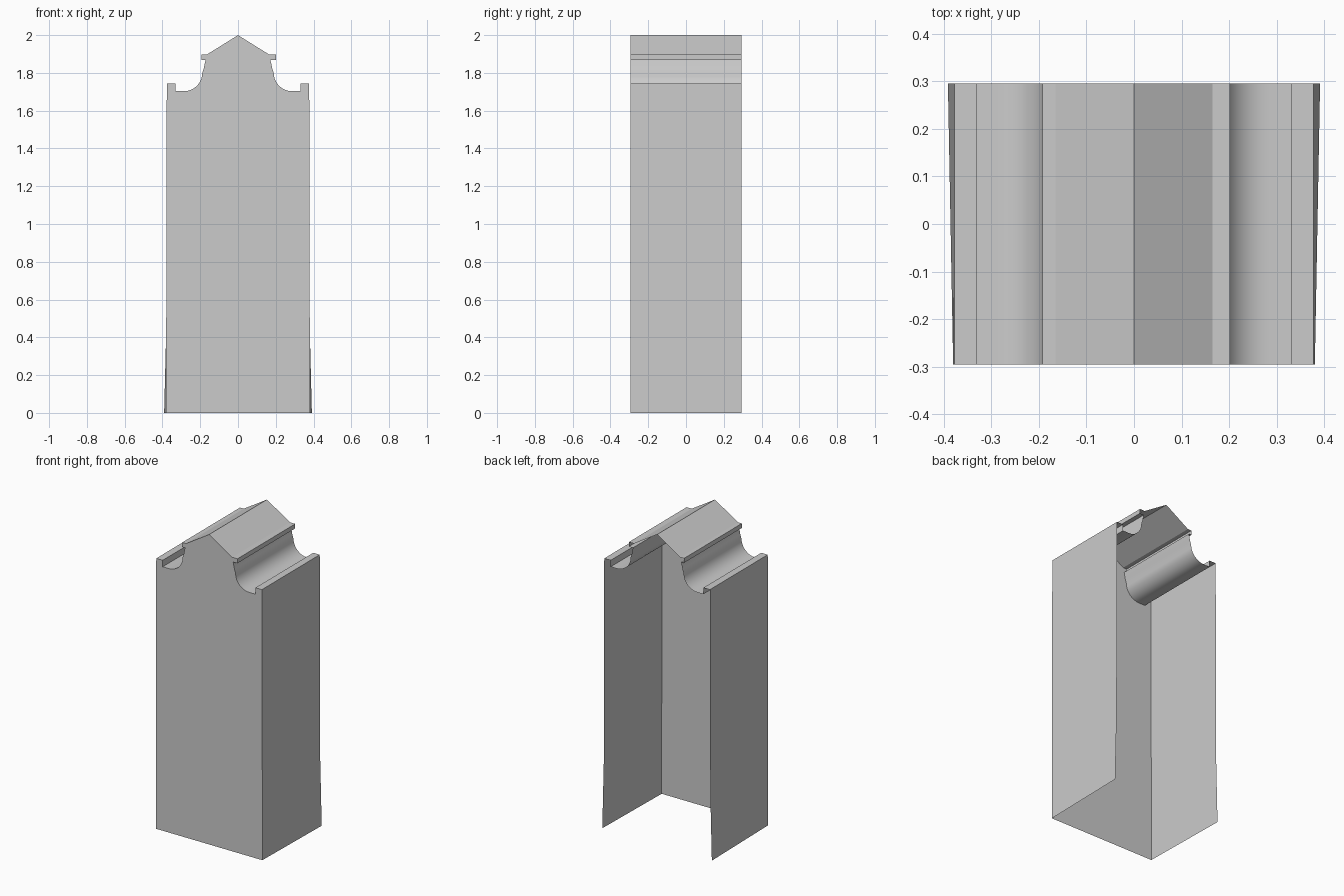
import bpy, bmesh, math

if "Cube" in bpy.data.objects:
    bpy.data.objects.remove(bpy.data.objects["Cube"])

DEPTH = 0.295      # half depth of the building
FLARE = 0.391      # half width of the splayed rear foot


def half_profile(eave):
    """Gable outline from below the ridge down to the ground, right side."""
    pts = [(0.165, 1.897), (eave, 1.897), (eave, 1.868)]
    # concave shoulder: short sloping neck, then a rounded scoop
    pts += [(0.172, 1.868), (0.181, 1.825)]
    cx, cz, rx, rz = 0.286, 1.80, 0.097, 0.097
    for i in range(9):
        a = math.radians(180 + 90 * i / 8)
        pts.append((cx + rx * math.cos(a), cz + rz * math.sin(a)))
    # parapet block and wall
    pts += [(0.331, 1.703), (0.331, 1.745), (0.377, 1.745),
            (0.38, 0.44), (0.38, 0.0)]
    return pts


right = half_profile(0.202)
left = [(-x, z) for x, z in half_profile(0.192)]
outline = left[::-1] + [(0.0, 2.0)] + right

bm = bmesh.new()
front = [bm.verts.new((x, -DEPTH, z)) for x, z in outline]
back = []
for x, z in outline:
    bx = math.copysign(FLARE, x) if z == 0 else x   # walls splay at the rear foot
    back.append(bm.verts.new((bx, DEPTH, z)))

# front facade
bm.faces.new(front)
# roof and side walls; back and underside stay open
for i in range(len(outline) - 1):
    bm.faces.new((front[i], front[i + 1], back[i + 1], back[i]))
bmesh.ops.recalc_face_normals(bm, faces=bm.faces)
bm.normal_update()
if max(bm.faces, key=lambda f: f.calc_area()).normal.y > 0:
    bmesh.ops.reverse_faces(bm, faces=bm.faces)

mesh = bpy.data.meshes.new("gabled_house_shell")
bm.to_mesh(mesh)
bm.free()
house = bpy.data.objects.new("gabled_house_shell", mesh)
bpy.context.collection.objects.link(house)
bpy.context.view_layer.objects.active = house
house.select_set(True)
bpy.ops.object.shade_smooth_by_angle(angle=math.radians(25))
